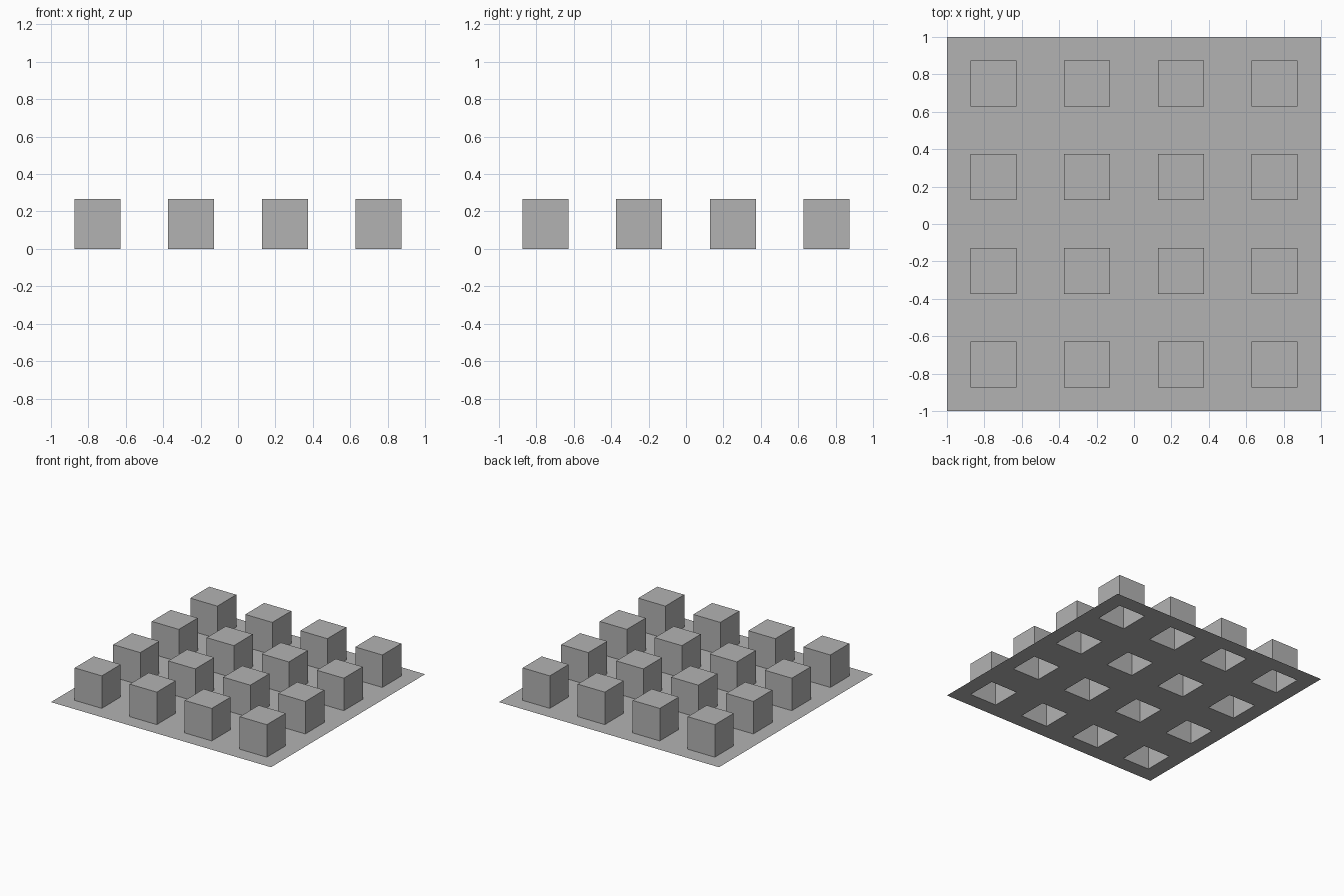
import bpy
import bmesh

CELLS = 4          # blocks per side
MARGIN = 0.127     # gap between a cell's edge and its block
HEIGHT = 0.267

cube = bpy.data.objects.get("Cube")
if cube:
    bpy.data.objects.remove(cube, do_unlink=True)

# Plain grey for the whole model
grey = bpy.data.materials.new("plain_grey")
grey.use_nodes = True
colour = (0.45, 0.45, 0.45, 1)
grey.diffuse_color = colour
grey.node_tree.nodes["Principled BSDF"].inputs["Base Color"].default_value = colour

# Thin sheet divided into equal cells
bm = bmesh.new()
bmesh.ops.create_grid(bm, x_segments=CELLS, y_segments=CELLS, size=1)
cells = list(bm.faces)

# Inset each cell and raise its middle into a block that is open underneath
bmesh.ops.inset_individual(bm, faces=cells, thickness=MARGIN, use_even_offset=True)
raised = bmesh.ops.extrude_discrete_faces(bm, faces=cells)["faces"]
tops = list({v for f in raised for v in f.verts})
bmesh.ops.translate(bm, verts=tops, vec=(0, 0, HEIGHT))

mesh = bpy.data.meshes.new("sheet_with_blocks")
bm.to_mesh(mesh)
bm.free()
mesh.materials.append(grey)
sheet = bpy.data.objects.new("sheet_with_blocks", mesh)
bpy.context.collection.objects.link(sheet)
